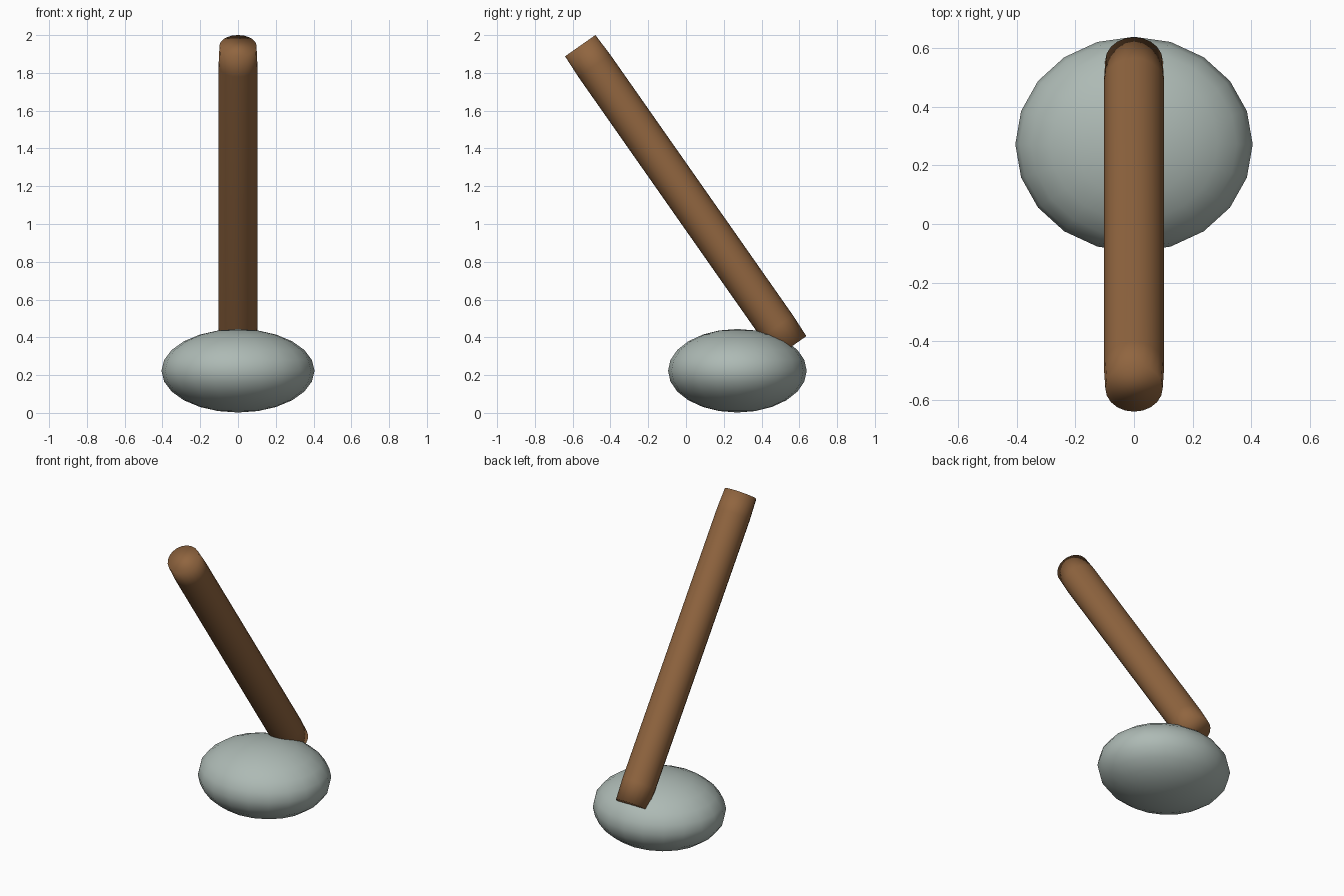
import bpy, bmesh
from mathutils import Vector

if "Cube" in bpy.data.objects:
    bpy.data.objects.remove(bpy.data.objects["Cube"])


def finish(name, bm, color):
    """Turn a bmesh into a smooth, coloured object."""
    bmesh.ops.recalc_face_normals(bm, faces=bm.faces)
    for f in bm.faces:
        f.smooth = True
    mesh = bpy.data.meshes.new(name)
    bm.to_mesh(mesh)
    bm.free()
    mat = bpy.data.materials.new(name + "_material")
    mat.diffuse_color = (*color, 1)
    mat.use_nodes = True
    mat.node_tree.nodes["Principled BSDF"].inputs["Base Color"].default_value = mat.diffuse_color
    mesh.materials.append(mat)
    obj = bpy.data.objects.new(name, mesh)
    bpy.context.collection.objects.link(obj)
    return obj


# Flattened stone head
bm = bmesh.new()
bmesh.ops.create_uvsphere(bm, u_segments=20, v_segments=12, radius=1)
bmesh.ops.scale(bm, vec=(0.405, 0.367, 0.221), verts=bm.verts)
bmesh.ops.translate(bm, vec=(0, 0.272, 0.223), verts=bm.verts)
finish("stone_head", bm, (0.42, 0.49, 0.46))

# Leaning wooden handle, slightly narrowed at both ends
low, high = Vector((0, 0.557, 0.35)), Vector((0, -0.56, 1.944))
axis = (high - low).normalized()
length = (high - low).length
bm = bmesh.new()
rings = []
for d, r in ((0, 0.098), (0.13, 0.103), (length - 0.13, 0.103), (length, 0.098)):
    ring = bmesh.ops.create_circle(bm, segments=20, radius=r)["verts"]
    bmesh.ops.translate(bm, vec=(0, 0, d), verts=ring)
    rings.append(ring)
for a, b in zip(rings, rings[1:]):
    for i in range(20):
        j = (i + 1) % 20
        bm.faces.new((a[i], a[j], b[j], b[i]))
bm.faces.new(rings[0])
bm.faces.new(rings[-1])
handle = finish("wooden_handle", bm, (0.28, 0.13, 0.05))
handle.location = low
handle.rotation_euler = axis.to_track_quat('Z', 'Y').to_euler()
